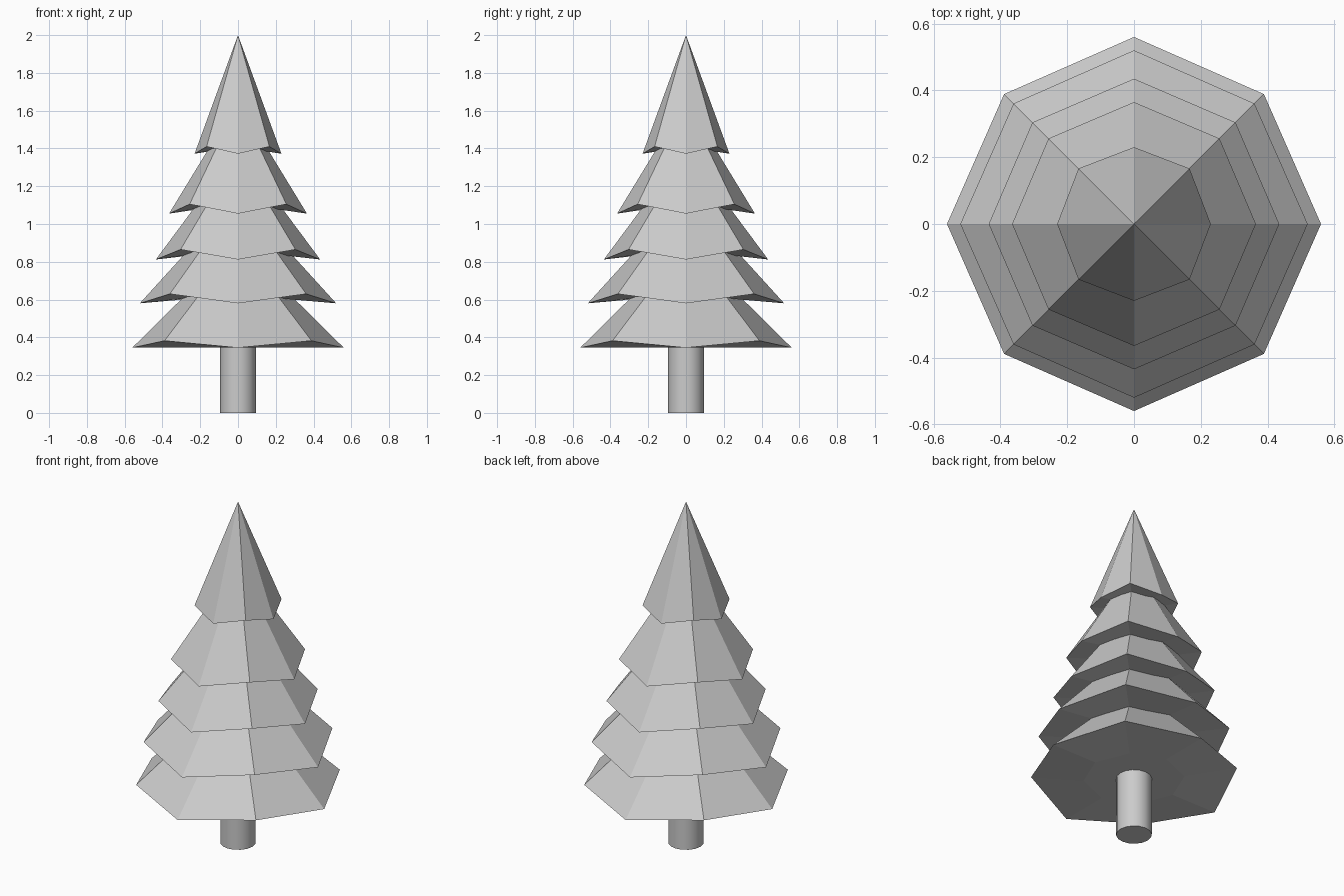
import bpy, bmesh
from math import cos, sin, pi

if "Cube" in bpy.data.objects:
    bpy.data.objects.remove(bpy.data.objects["Cube"])


def ring(bm, r_axis, z_axis, r_diag, z_diag):
    """Octagon whose axis and diagonal corners may differ in radius and height."""
    verts = []
    for i in range(8):
        r, z = (r_diag, z_diag) if i % 2 else (r_axis, z_axis)
        verts.append(bm.verts.new((r * cos(i * pi / 4), r * sin(i * pi / 4), z)))
    return verts


def bridge(bm, low, high):
    for i in range(8):
        j = (i + 1) % 8
        bm.faces.new((low[i], low[j], high[j], high[i]))


def fan(bm, verts, z):
    tip = bm.verts.new((0, 0, z))
    for i in range(8):
        bm.faces.new((verts[i], verts[(i + 1) % 8], tip))


def tier(name, r, z, r_diag, z_diag, r_top, z_top, r_in, z_in):
    bm = bmesh.new()
    inner = ring(bm, r_in, z_in, r_in, z_in)
    rim = ring(bm, r, z, r_diag, z_diag)
    fan(bm, inner, z_in)
    bridge(bm, inner, rim)
    if r_top:
        top = ring(bm, r_top * 0.95, z_top, r_top, z_top)
        bridge(bm, rim, top)
        fan(bm, top, z_top)
    else:
        fan(bm, rim, z_top)
    bmesh.ops.recalc_face_normals(bm, faces=bm.faces)
    mesh = bpy.data.meshes.new(name)
    bm.to_mesh(mesh)
    bm.free()
    bpy.context.collection.objects.link(bpy.data.objects.new(name, mesh))


# Foliage tiers, bottom to top: rim, diagonal rim, top ring, underside ring
tier("foliage_tier_1", 0.56, 0.345, 0.55, 0.382, 0.275, 0.64, 0.27, 0.345)
tier("foliage_tier_2", 0.52, 0.58, 0.51, 0.63, 0.26, 0.88, 0.25, 0.61)
tier("foliage_tier_3", 0.435, 0.812, 0.43, 0.865, 0.225, 1.11, 0.21, 0.845)
tier("foliage_tier_4", 0.365, 1.055, 0.362, 1.105, 0.15, 1.42, 0.18, 1.09)
tier("foliage_top", 0.23, 1.372, 0.235, 1.41, 0, 2.0, 0.12, 1.395)

# Trunk
bpy.ops.mesh.primitive_cylinder_add(vertices=16, radius=0.095, depth=0.37, location=(0, 0, 0.185))
bpy.context.object.name = "trunk"
bpy.ops.object.shade_smooth_by_angle()
